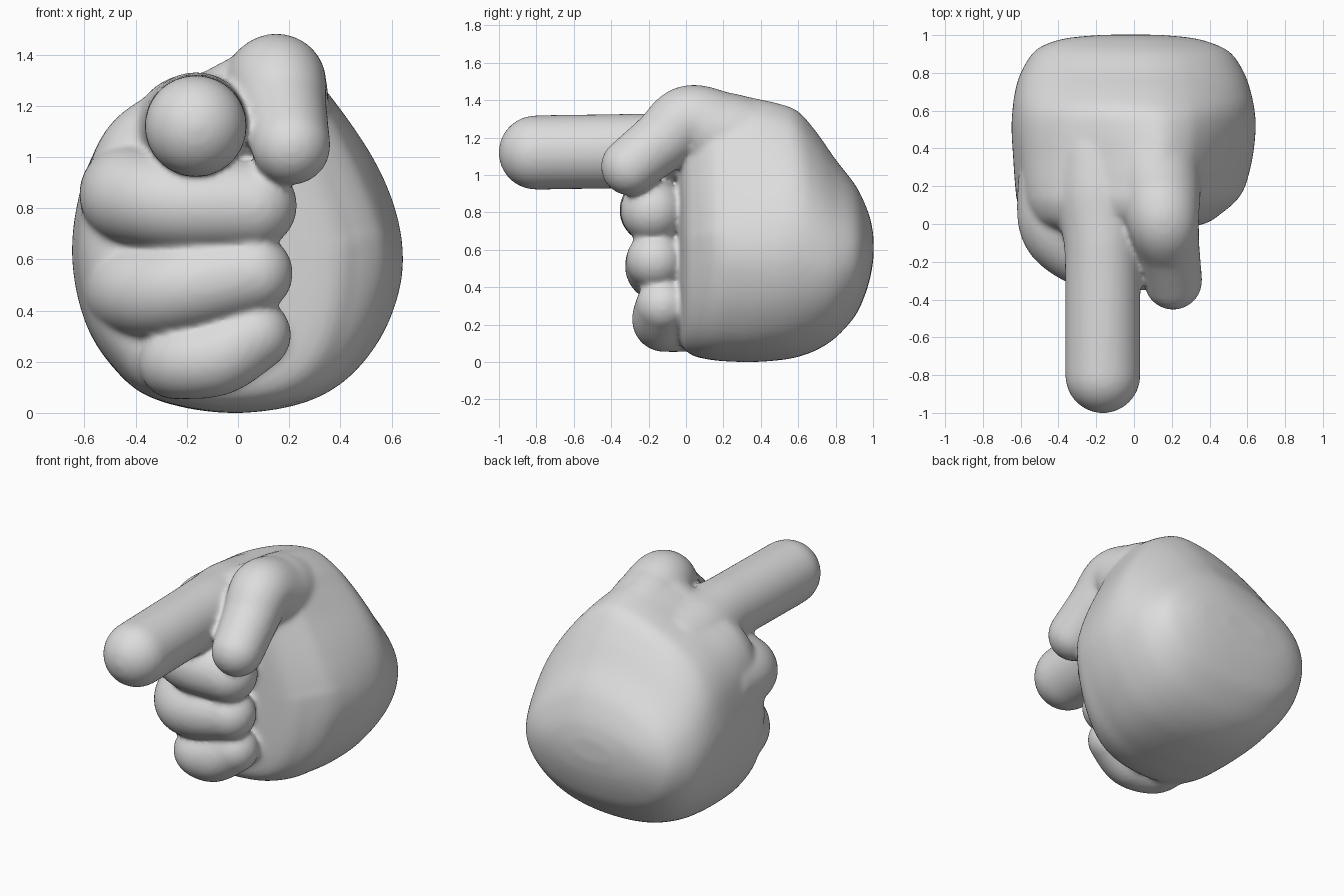
import bpy, bmesh, math
from mathutils import Vector

if "Cube" in bpy.data.objects:
    bpy.data.objects.remove(bpy.data.objects["Cube"])

skin = bpy.data.materials.new("grey clay")
skin.diffuse_color = (0.72, 0.72, 0.72, 1)
skin.use_nodes = True
skin.node_tree.nodes["Principled BSDF"].inputs["Base Color"].default_value = skin.diffuse_color


def spline(points, steps, closed=False):
    """Catmull-Rom samples through points of any dimension."""
    p = [Vector(v) for v in points]
    n, out = len(p), []
    get = (lambda i: p[i % n]) if closed else (lambda i: p[max(0, min(n - 1, i))])
    for i in range(n if closed else n - 1):
        a, b, c, d = get(i - 1), get(i), get(i + 1), get(i + 2)
        for k in range(steps):
            t = k / steps
            out.append(0.5 * (2 * b + (c - a) * t + (2 * a - 5 * b + 4 * c - d) * t * t
                              + (3 * b - a - 3 * c + d) * t ** 3))
    return out if closed else out + [p[-1]]


def loft(bm, rings):
    """Closed skin over a list of equal-sized rings."""
    vs = [[bm.verts.new(c) for c in r] for r in rings]
    n, new = len(vs[0]), []
    for a, b in zip(vs, vs[1:]):
        for j in range(n):
            new.append(bm.faces.new((a[j], a[(j + 1) % n], b[(j + 1) % n], b[j])))
    new += [bm.faces.new(vs[0]), bm.faces.new(vs[-1])]
    bmesh.ops.recalc_face_normals(bm, faces=new)


def finger(bm, path, sides=40):
    """Round tube with domed ends; path points are x, y, z, radius."""
    pts = spline(path, 10)
    pos = [Vector(p[:3]) for p in pts]
    last = len(pts) - 1
    tans = [(pos[min(i + 1, last)] - pos[max(i - 1, 0)]).normalized() for i in range(last + 1)]
    dome = [math.radians(a) for a in (86, 78, 68, 57, 46, 35, 23, 11)]
    rows = [(0, -math.sin(a), math.cos(a)) for a in dome]
    rows += [(i, 0, 1) for i in range(last + 1)]
    rows += [(last, math.sin(a), math.cos(a)) for a in reversed(dome)]
    q = Vector((0, 0, 1)).rotation_difference(tans[0])
    prev, rings = tans[0], []
    for i, along, wide in rows:
        q = prev.rotation_difference(tans[i]) @ q
        prev, r = tans[i], pts[i][3]
        rings.append([pos[i] + tans[i] * along * r + q @ Vector(
            (math.cos(2 * math.pi * j / sides) * r * wide,
             math.sin(2 * math.pi * j / sides) * r * wide, 0)) for j in range(sides)])
    loft(bm, rings)


def toward(u, v, power, amount):
    """Move an outline point part of the way to a superellipse."""
    a = math.atan2(v, u)
    r = (abs(math.cos(a)) ** power + abs(math.sin(a)) ** power) ** (-1 / power)
    return u + (r * math.cos(a) - u) * amount, v + (r * math.sin(a) - v) * amount


# Fist outline seen from the front (x, z)
outline = [(-0.05, 0), (0.23, 0.03), (0.415, 0.12), (0.55, 0.29), (0.625, 0.48), (0.642, 0.63),
           (0.61, 0.78), (0.535, 0.96), (0.435, 1.15), (0.36, 1.29), (0.285, 1.4), (0.15, 1.48),
           (0, 1.42), (-0.18, 1.33), (-0.36, 1.26), (-0.49, 1.17), (-0.57, 1.05), (-0.61, 0.9),
           (-0.645, 0.64), (-0.6, 0.37), (-0.5, 0.19), (-0.345, 0.06)]
unit = [(p[0] / 0.64, p[1] / 0.74 - 1) for p in spline(outline, 4, True)]

# Fist sections from front to back: y, left, right, bottom, top
sections = [(-0.08, -0.3, 0.22, 0.3, 1.1), (-0.055, -0.46, 0.37, 0.11, 1.25),
            (0, -0.56, 0.46, 0.04, 1.38), (0.1, -0.61, 0.545, 0.015, 1.44),
            (0.2, -0.625, 0.588, 0.005, 1.445), (0.35, -0.637, 0.627, 0, 1.42),
            (0.5, -0.647, 0.645, 0.01, 1.39), (0.6, -0.643, 0.64, 0.028, 1.35),
            (0.7, -0.63, 0.62, 0.065, 1.235), (0.8, -0.6, 0.585, 0.13, 1.09),
            (0.9, -0.54, 0.52, 0.24, 0.96), (0.95, -0.47, 0.435, 0.34, 0.865),
            (0.985, -0.35, 0.31, 0.45, 0.77), (1.002, -0.16, 0.13, 0.55, 0.68)]
rings = []
for y, left, right, low, high in spline(sections, 4):
    back = max(0, min(1, (y - 0.2) / 0.45))         # rounder towards the wrist end
    front = max(0, min(1, (0.25 - y) / 0.25))       # fuller heel of the palm
    slant = 0.055 * max(0, 1 - max(y, 0) / 0.2)     # palm falls back on the thumb side
    ring = []
    for u, v in unit:
        if u > 0 and v < 0:
            u, v = toward(u, v, 2.9, 0.8 * front)
        u, v = toward(u, v, 1.85 if v > 0 else 2.3, 0.7 * back)
        ring.append((left + (right - left) * (u + 1) / 2, y + slant * (u + 1) / 2,
                     low + (high - low) * (v + 1) / 2))
    rings.append(ring)

# Palm and back of the fist
bm = bmesh.new()
loft(bm, rings)
fingers = [
    # pointing finger, flaring into the knuckle
    [(-0.17, 0.36, 1.04, 0.26), (-0.17, 0.12, 1.08, 0.25), (-0.165, -0.08, 1.122, 0.21),
     (-0.165, -0.25, 1.128, 0.2), (-0.165, -0.5, 1.125, 0.199), (-0.165, -0.803, 1.12, 0.199)],
    # thumb, folding over from its knuckle
    [(0.1, 0.4, 1.15, 0.24), (0.13, 0.18, 1.225, 0.225), (0.155, 0.01, 1.287, 0.192),
     (0.18, -0.13, 1.18, 0.168), (0.207, -0.3, 1.045, 0.155)],
    # web between thumb and pointing finger
    [(0.02, 0.1, 1.12, 0.15), (0.035, -0.12, 1.08, 0.1)],
    # middle finger
    [(-0.42, 0.22, 0.86, 0.195), (-0.42, 0.02, 0.85, 0.195), (-0.36, -0.09, 0.835, 0.185),
     (-0.2, -0.17, 0.815, 0.18), (0.06, -0.18, 0.81, 0.171)],
    # ring finger
    [(-0.42, 0.22, 0.48, 0.19), (-0.4, 0.05, 0.48, 0.185), (-0.33, -0.07, 0.475, 0.178),
     (-0.18, -0.15, 0.5, 0.172), (0.06, -0.165, 0.545, 0.155)],
    # little finger
    [(-0.24, 0.06, 0.2, 0.142), (-0.23, -0.08, 0.2, 0.147), (-0.08, -0.135, 0.22, 0.153),
     (0.065, -0.125, 0.305, 0.143)],
]
for path in fingers:
    finger(bm, path)

me = bpy.data.meshes.new("pointing_hand")
bm.to_mesh(me)
bm.free()
me.materials.append(skin)
hand = bpy.data.objects.new("pointing_hand", me)
bpy.context.collection.objects.link(hand)

# Blend all parts into one soft skin
m = hand.modifiers.new("blend", 'REMESH')
m.mode, m.voxel_size, m.use_smooth_shade = 'VOXEL', 0.0145, True
m = hand.modifiers.new("soften", 'SMOOTH')
m.factor, m.iterations = 0.5, 14
